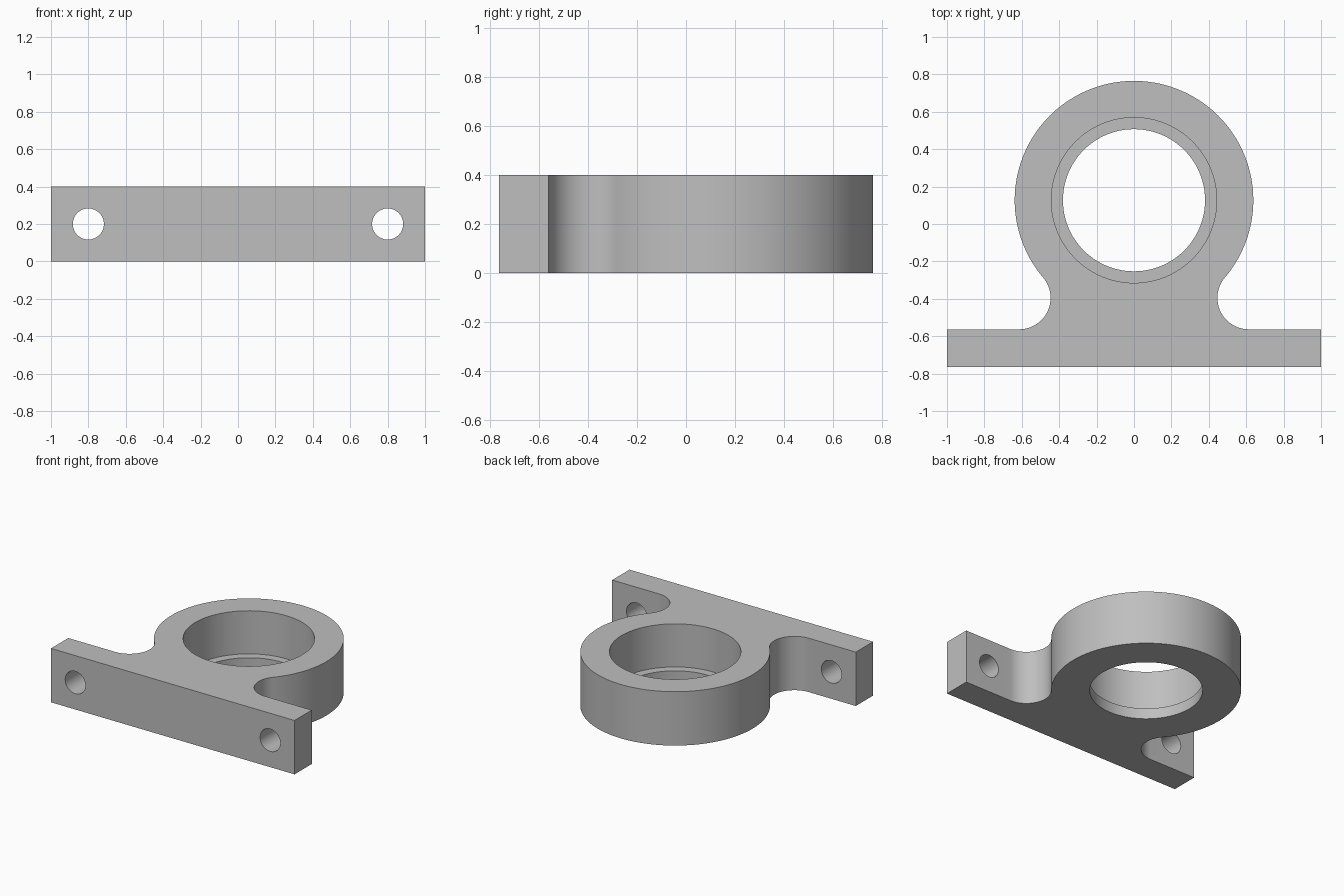
import bpy
from math import pi, sin, cos, atan2

cube = bpy.data.objects.get("Cube")
if cube:
    bpy.data.objects.remove(cube, do_unlink=True)

HEIGHT = 0.4
RING_Y, RING_R = 0.127, 0.638
BORE_R, SEAT_R, LIP = 0.38, 0.442, 0.08
PLATE_FRONT, PLATE_BACK = -0.765, -0.563
FILLET_R = 0.168
BOLT_X, BOLT_R = 0.8, 0.083

grey = bpy.data.materials.new("plain_grey")
grey.use_nodes = True
grey.diffuse_color = (0.52, 0.52, 0.52, 1)
grey.node_tree.nodes["Principled BSDF"].inputs["Base Color"].default_value = (0.52, 0.52, 0.52, 1)


def arc(cx, cy, r, start, end, steps):
    angles = [start + (end - start) * i / steps for i in range(steps + 1)]
    return [(cx + r * cos(a), cy + r * sin(a)) for a in angles]


def prism(name, outline, height):
    n = len(outline)
    verts = [(x, y, z) for z in (0, height) for x, y in outline]
    faces = [tuple(reversed(range(n))), tuple(range(n, 2 * n))]
    faces += [(i, (i + 1) % n, (i + 1) % n + n, i + n) for i in range(n)]
    mesh = bpy.data.meshes.new(name)
    mesh.from_pydata(verts, [], faces)
    mesh.materials.append(grey)
    obj = bpy.data.objects.new(name, mesh)
    bpy.context.collection.objects.link(obj)
    return obj


def drill(target, radius, depth, location, rotation=(0, 0, 0)):
    bpy.ops.mesh.primitive_cylinder_add(vertices=96, radius=radius, depth=depth,
                                        location=location, rotation=rotation)
    cutter = bpy.context.object
    cutter.name = "hole_cutter"
    cutter.hide_render = True
    cutter.data.materials.append(grey)
    mod = target.modifiers.new("hole", 'BOOLEAN')
    mod.operation, mod.solver, mod.object = 'DIFFERENCE', 'EXACT', cutter
    bpy.context.view_layer.objects.active = target
    bpy.ops.object.modifier_apply(modifier=mod.name)
    bpy.data.objects.remove(cutter, do_unlink=True)


# Right-hand half of the outline: plate, tangent fillet, then ring up to the crown
fillet_y = PLATE_BACK + FILLET_R
fillet_x = ((RING_R + FILLET_R) ** 2 - (RING_Y - fillet_y) ** 2) ** 0.5
tangent = atan2(fillet_y - RING_Y, fillet_x)
half = [(1, PLATE_FRONT), (1, PLATE_BACK)]
half += arc(fillet_x, fillet_y, FILLET_R, -pi / 2, tangent - pi, 32)
half += arc(0, RING_Y, RING_R, tangent, pi / 2, 64)[1:]
outline = half + [(-x, y) for x, y in reversed(half[:-1])]
body = prism("bearing_bracket", outline, HEIGHT)

# Through bore, wider bearing seat above the lip, and bolt holes
drill(body, BORE_R, 1, (0, RING_Y, HEIGHT / 2))
drill(body, SEAT_R, 1, (0, RING_Y, LIP + 0.5))
for side in (-1, 1):
    drill(body, BOLT_R, 0.4, (side * BOLT_X, (PLATE_FRONT + PLATE_BACK) / 2, HEIGHT / 2),
          (pi / 2, 0, 0))

# Smooth curved walls, flat large faces
bpy.ops.object.select_all(action='DESELECT')
body.select_set(True)
bpy.context.view_layer.objects.active = body
bpy.ops.object.shade_smooth_by_angle(angle=pi / 6)
for face in body.data.polygons:
    if face.area > 0.05:
        face.use_smooth = False
